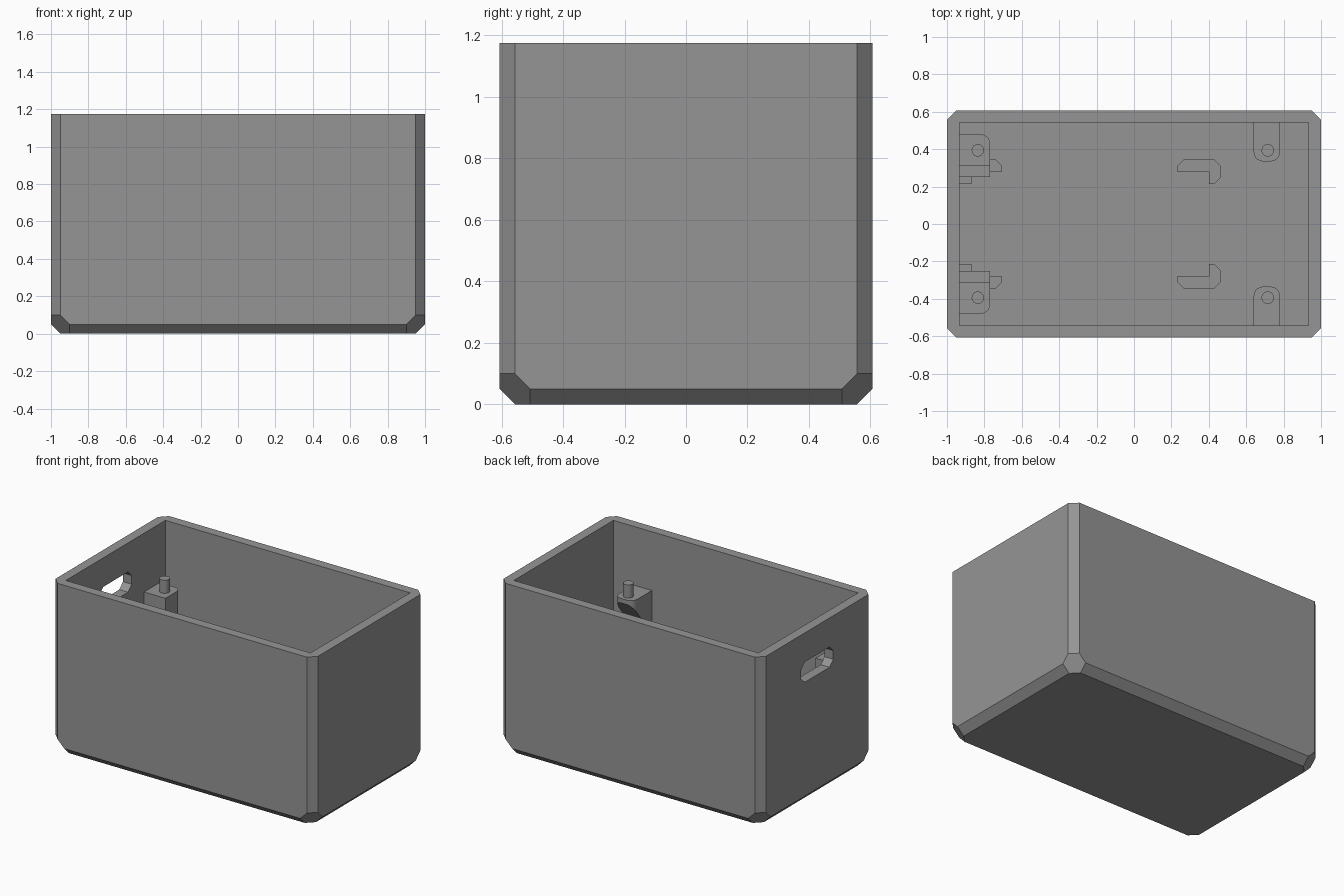
import bpy, bmesh, math
from itertools import permutations
from mathutils import Vector

if "Cube" in bpy.data.objects:
    bpy.data.objects.remove(bpy.data.objects["Cube"])

HX, HY, H = 1.0, 0.607, 1.175      # outer half sizes and height
IX, IY, FLOOR = 0.933, 0.542, 0.067  # inner half sizes and floor level
C = 0.05                            # chamfer
POST_TOP, PIN_TOP = 0.77, 0.86

grey = bpy.data.materials.new("mid grey")
grey.diffuse_color = (0.3, 0.3, 0.3, 1)
grey.use_nodes = True
grey.node_tree.nodes["Principled BSDF"].inputs["Base Color"].default_value = grey.diffuse_color


def add(name, bm):
    bmesh.ops.recalc_face_normals(bm, faces=bm.faces)
    mesh = bpy.data.meshes.new(name)
    bm.to_mesh(mesh)
    bm.free()
    mesh.materials.append(grey)
    ob = bpy.data.objects.new(name, mesh)
    bpy.context.collection.objects.link(ob)
    return ob


def prism(name, outline, depth):
    """Extrude a closed outline of 3D points along the vector depth."""
    bm = bmesh.new()
    face = bm.faces.new([bm.verts.new(p) for p in outline])
    ext = bmesh.ops.extrude_face_region(bm, geom=[face])
    verts = [g for g in ext["geom"] if isinstance(g, bmesh.types.BMVert)]
    bmesh.ops.translate(bm, vec=Vector(depth), verts=verts)
    return add(name, bm)


def arc(cx, cy, r, a0, a1, n=8):
    return [(cx + r * math.cos(math.radians(a0 + (a1 - a0) * i / n)),
             cy + r * math.sin(math.radians(a0 + (a1 - a0) * i / n))) for i in range(n + 1)]


def upright(name, pts, z0, z1, side):
    return prism(name, [(x, y * side, z0) for x, y in pts], (0, 0, z1 - z0))


def smooth(ob):
    bpy.ops.object.select_all(action='DESELECT')
    bpy.context.view_layer.objects.active = ob
    ob.select_set(True)
    bpy.ops.object.shade_smooth_by_angle(angle=math.radians(30))


def cut(ob, cutter, op='DIFFERENCE'):
    cutter.hide_render = True
    cutter.hide_set(True)
    m = ob.modifiers.new("cut", 'BOOLEAN')
    m.operation, m.object, m.solver = op, cutter, 'EXACT'


# Chamfered outer body, with six-sided bottom corners
bm = bmesh.new()
for sx in (-1, 1):
    for sy in (-1, 1):
        pts = list(permutations((0, C, 2 * C))) + [(0, C, H), (C, 0, H)]
        for u, v, w in pts:
            bm.verts.new((sx * (HX - u), sy * (HY - v), w))
bmesh.ops.convex_hull(bm, input=bm.verts)
bmesh.ops.dissolve_limit(bm, angle_limit=0.01, verts=bm.verts, edges=bm.edges)
box = add("box", bm)

# Hollow inside
cut(box, prism("cavity_cutter", [(-IX, -IY, FLOOR), (IX, -IY, FLOOR), (IX, IY, FLOOR),
                                 (-IX, IY, FLOOR)], (0, 0, H)))
# Cable slot through the left wall
w, z0, z1, c = 0.175, 0.835, 0.975, 0.04
slot = [(-w + c, z0), (w - c, z0), (w, z0 + c), (w, z1 - c),
        (w - c, z1), (-w + c, z1), (-w, z1 - c), (-w, z0 + c)]
cut(box, prism("slot_cutter", [(-1.1, y, z) for y, z in slot], (0.25, 0, 0)))

HOOK = [(0.23, 0.28), (0.23, 0.31), (0.265, 0.345), (0.43, 0.345), (0.465, 0.31),
        (0.465, 0.25), (0.43, 0.215), (0.40, 0.215), (0.40, 0.28)]
LEFT_HOOK = [(-0.705, 0.28), (-0.705, 0.31), (-0.74, 0.345), (-0.94, 0.345),
             (-0.94, 0.215), (-0.87, 0.215), (-0.87, 0.28)]

for side, label in ((1, "back"), (-1, "front")):
    # Standing posts on the left wall, each with a lower step
    post = [(-0.94, 0.31), (-0.77, 0.31)] + arc(-0.82, 0.43, 0.05, 0, 90) + [(-0.94, 0.48)]
    smooth(upright(label + "_left_post", post, FLOOR - 0.01, POST_TOP, side))
    step = [(-0.94, 0.25), (-0.77, 0.25), (-0.77, 0.315), (-0.94, 0.315)]
    upright(label + "_post_step", step, FLOOR - 0.01, 0.40, side)

    # Sloped brackets on the long walls, rounded at their free end
    plan = [(0.64, 0.545), (0.64, 0.39)] + arc(0.69, 0.385, 0.05, 180, 270) \
        + arc(0.73, 0.385, 0.05, 270, 360) + [(0.78, 0.545)]
    bracket = upright(label + "_bracket", plan, 0.44, POST_TOP, side)
    wedge = [(0.30, 0.40), (0.30, 0.787), (0.335, 0.74), (0.545, 0.46), (0.59, 0.40)]
    cut(bracket, prism(label + "_slope_cutter",
                       [(0.6, y * side, z) for y, z in (wedge[0], wedge[2], wedge[4])],
                       (0.25, 0, 0)))
    smooth(bracket)

    # Pins on posts and brackets
    for x, part in ((-0.835, "left"), (0.715, "right")):
        smooth(upright(f"{label}_{part}_pin", arc(x, 0.394, 0.033, 0, 345, 23),
                       POST_TOP - 0.02, PIN_TOP, side))

    # Floor clips that hold a board
    upright(label + "_right_clip", HOOK, FLOOR - 0.01, 0.20, side)
    upright(label + "_left_clip", LEFT_HOOK, FLOOR - 0.01, 0.20, side)
